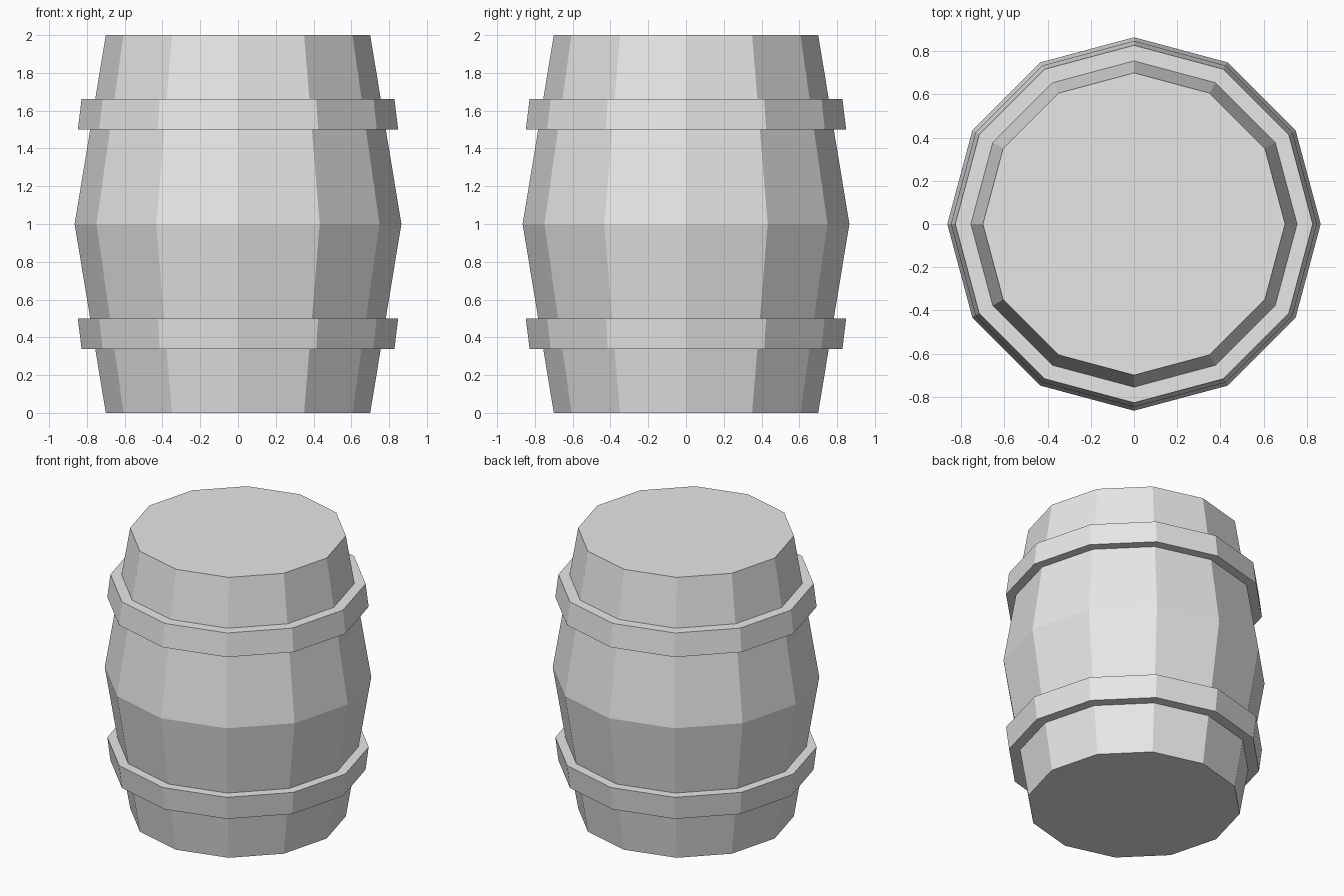
import bpy
import bmesh
from math import cos, sin, tau

SIDES = 12
END_R, MID_R, HEIGHT = 0.70, 0.865, 2.0

cube = bpy.data.objects.get("Cube")
if cube:
    bpy.data.objects.remove(cube, do_unlink=True)

# One plain grey for the whole barrel
grey = bpy.data.materials.new("light_grey")
grey.use_nodes = True
grey.diffuse_color = (0.8, 0.8, 0.8, 1)
grey.node_tree.nodes["Principled BSDF"].inputs["Base Color"].default_value = grey.diffuse_color


def lathe(name, profile, closed=False):
    """Turn (radius, height) points about z; closed makes a ring, open gets end caps."""
    bm = bmesh.new()
    rings = [[bm.verts.new((r * cos(tau * i / SIDES), r * sin(tau * i / SIDES), z))
              for i in range(SIDES)] for r, z in profile]
    pairs = list(zip(rings, rings[1:]))
    if closed:
        pairs.append((rings[-1], rings[0]))
    else:
        bm.faces.new(rings[0][::-1])
        bm.faces.new(rings[-1])
    for low, high in pairs:
        for i in range(SIDES):
            j = (i + 1) % SIDES
            bm.faces.new((low[i], low[j], high[j], high[i]))
    bmesh.ops.recalc_face_normals(bm, faces=bm.faces)
    mesh = bpy.data.meshes.new(name)
    bm.to_mesh(mesh)
    bm.free()
    mesh.materials.append(grey)
    obj = bpy.data.objects.new(name, mesh)
    bpy.context.collection.objects.link(obj)
    return obj


def body_radius(z):
    return MID_R - (MID_R - END_R) * abs(z - HEIGHT / 2) / (HEIGHT / 2)


# Bulging body with flat lid and base
lathe("barrel_body", [(END_R, 0), (MID_R, HEIGHT / 2), (END_R, HEIGHT)])

# Hoops: wider edge towards the middle, inner face just inside the body
for name, narrow_z, wide_z in (("lower_hoop", 0.337, 0.5), ("upper_hoop", 1.663, 1.5)):
    lathe(name, [(body_radius(narrow_z) - 0.02, narrow_z), (0.828, narrow_z),
                 (0.848, wide_z), (body_radius(wide_z) - 0.02, wide_z)], closed=True)
